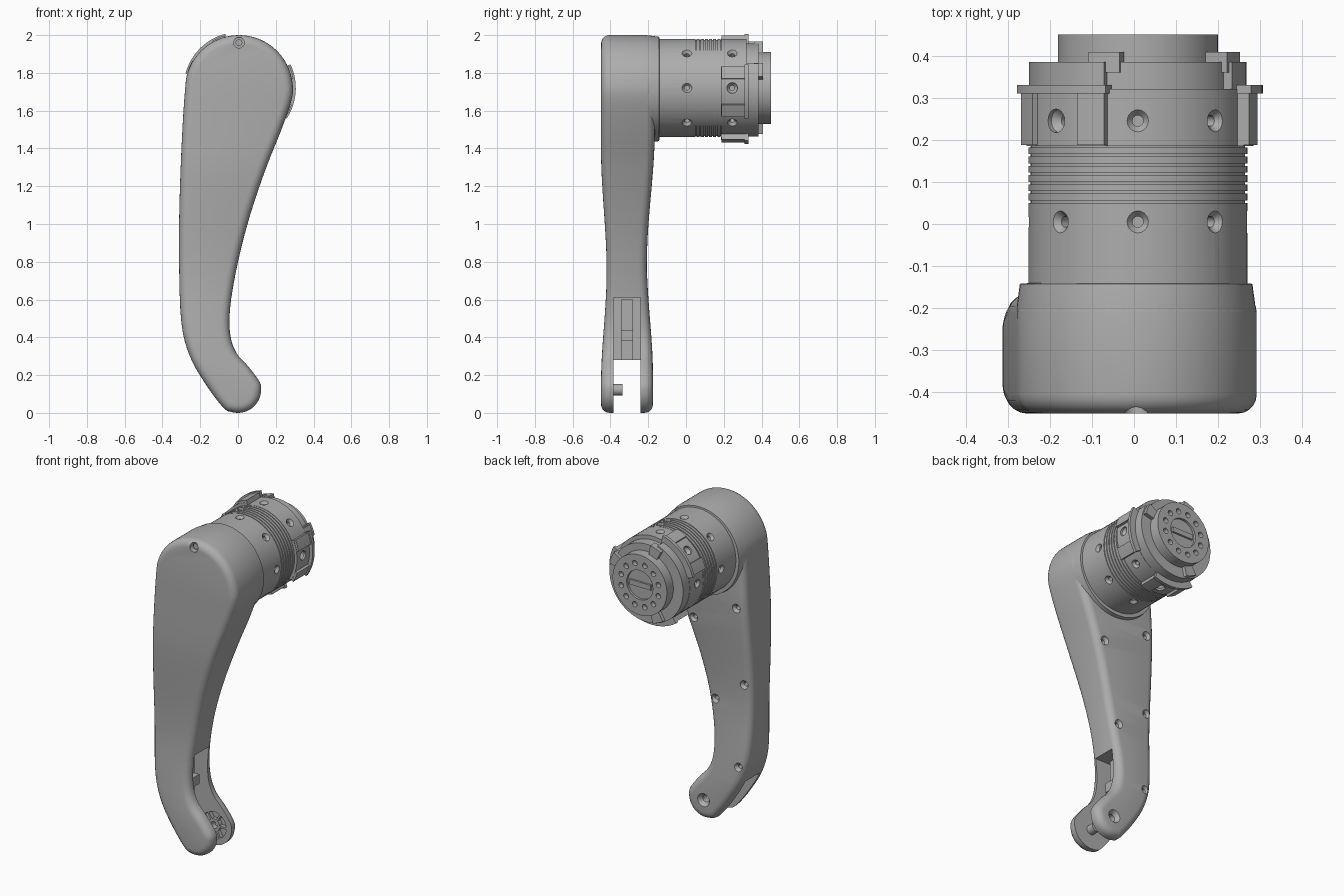
import bpy, bmesh, math
from mathutils import Matrix, Vector

cube = bpy.data.objects.get("Cube")
if cube:
    bpy.data.objects.remove(cube)

grey = bpy.data.materials.new("matte_grey")
grey.use_nodes = True
COL = (0.42, 0.42, 0.42, 1)
grey.diffuse_color = COL
grey.node_tree.nodes["Principled BSDF"].inputs["Base Color"].default_value = COL

CX, CZ = 0.009, 1.72           # axis of the round housing
PX, PZ = 0.0, 0.122            # axis of the lower pivot
ALONG_Y = Matrix.Rotation(-math.pi / 2, 4, 'X')


def polar(a, r, cx=CX, cz=CZ):
    return cx + r * math.cos(math.radians(a)), cz + r * math.sin(math.radians(a))


def axis_y(x, z, y=0):
    return Matrix.Translation((x, y, z)) @ ALONG_Y


def lathe(bm, pts, mat, segs=64):
    """Solid of revolution about local z from (radius, height) points."""
    rings = []
    for r, h in pts:
        rings.append([bm.verts.new(mat @ Vector((r * math.cos(t), r * math.sin(t), h)))
                      for t in (2 * math.pi * i / segs for i in range(segs))])
    for a, b in zip(rings, rings[1:]):
        for i in range(segs):
            j = (i + 1) % segs
            bm.faces.new((a[i], a[j], b[j], b[i]))
    bm.faces.new(rings[0])
    bm.faces.new(rings[-1])


def box(bm, lo, hi):
    lo, hi = Vector(lo), Vector(hi)
    mat = Matrix.Translation((lo + hi) / 2) @ Matrix.Diagonal((*(hi - lo), 1))
    bmesh.ops.create_cube(bm, size=1, matrix=mat)


def sector(bm, a0, a1, r0, r1, y0, y1):
    """Curved block around the housing axis."""
    n = max(2, int((a1 - a0) / 5))
    loops = []
    for i in range(n + 1):
        a = a0 + (a1 - a0) * i / n
        loops.append([bm.verts.new((x, y, z)) for r, y in ((r0, y0), (r1, y0), (r1, y1), (r0, y1))
                      for x, z in [polar(a, r)]])
    for p, q in zip(loops, loops[1:]):
        for k in range(4):
            m = (k + 1) % 4
            bm.faces.new((p[k], p[m], q[m], q[k]))
    bm.faces.new(loops[0])
    bm.faces.new(loops[-1])


def to_object(label, bm):
    bmesh.ops.recalc_face_normals(bm, faces=bm.faces[:])
    me = bpy.data.meshes.new(label)
    bm.to_mesh(me)
    bm.free()
    me.materials.append(grey)
    ob = bpy.data.objects.new(label, me)
    bpy.context.scene.collection.objects.link(ob)
    return ob


def finish(name, bm, cutter=None, angle=30):
    ob = to_object(name, bm)
    if cutter:
        tool = to_object(name + "_cutter", cutter)
        tool.hide_render = True
        mod = ob.modifiers.new("cut", 'BOOLEAN')
        mod.operation, mod.solver, mod.object = 'DIFFERENCE', 'EXACT', tool
        mod.use_self = True
        dg = bpy.context.evaluated_depsgraph_get()
        cut_mesh = bpy.data.meshes.new_from_object(ob.evaluated_get(dg))
        ob.modifiers.clear()
        ob.data = cut_mesh
        bpy.data.objects.remove(tool)
    ob.data.shade_smooth()
    ob.data.set_sharp_from_angle(angle=math.radians(angle))


def screw_pts(top):
    return [(0.013, top - 0.05), (0.013, top - 0.018), (0.028, top), (0.028, top + 0.05)]


def ease(z, knots):
    if z <= knots[0][0]:
        return knots[0][1]
    for (z0, v0), (z1, v1) in zip(knots, knots[1:]):
        if z <= z1:
            t = (z - z0) / (z1 - z0)
            return v0 + (v1 - v0) * t * t * (3 - 2 * t)
    return knots[-1][1]


def front_y(z):
    return ease(z, [(0.15, -0.45), (0.75, -0.42), (1.4, -0.45)])


def back_y(z):
    return ease(z, [(0.2, -0.175), (0.8, -0.207), (1.5, -0.165)])


# Arm outline: big head, sweeping sides, hooked lower end
ctrl = [polar(a, 0.285, 0.005, 1.715) for a in range(-10, 181, 19)]
ctrl += [(-.297, 1.45), (-.31, 1.1), (-.312, .8), (-.3, .48), (-.255, .3), (-.17, .15)]
ctrl += [polar(a, 0.122, PX, PZ) for a in range(230, 381, 25)]
ctrl += [(.055, .245), (-.01, .32), (-.042, .42), (-.04, .57), (0, .8), (.065, 1.05), (.15, 1.3), (.23, 1.5)]
outline = []
for i in range(len(ctrl)):
    p = [Vector(ctrl[(i + k) % len(ctrl)]) for k in (-1, 0, 1, 2)]
    for t in (0, 0.25, 0.5, 0.75):
        outline.append(0.5 * (2 * p[1] + (p[2] - p[0]) * t + (2 * p[0] - 5 * p[1] + 4 * p[2] - p[3]) * t * t
                              + (3 * p[1] - p[0] - 3 * p[2] + p[3]) * t ** 3))
N = len(outline)
inward = []
for i in range(N):
    d = (outline[(i + 1) % N] - outline[i - 1]).normalized()
    inward.append(Vector((-d.y, d.x)))

# Arm body with rounded rims, sliced by height and then bent in thickness
R = 0.045
rim = [(R * (1 - math.sin(t)), R * (1 - math.cos(t))) for t in (math.pi / 2 * k / 5 for k in range(6))]
layers = [(ins, -1 + dep) for ins, dep in rim] + [(ins, 1 - dep) for ins, dep in reversed(rim)]
bm = bmesh.new()
rings = []
for ins, y in layers:
    pts = [outline[i] + inward[i] * ins for i in range(N)]
    rings.append([bm.verts.new((q.x, y, q.y)) for q in pts])
for a, b in zip(rings, rings[1:]):
    for i in range(N):
        j = (i + 1) % N
        bm.faces.new((a[i], a[j], b[j], b[i]))
bm.faces.new(rings[0])
bm.faces.new(rings[-1])
for k in range(1, 22):
    bmesh.ops.bisect_plane(bm, geom=bm.verts[:] + bm.edges[:] + bm.faces[:], dist=1e-5,
                           plane_co=(0, 0, 0.0713 * k), plane_no=(0, 0, 1))
for v in bm.verts:
    v.co.y = front_y(v.co.z) + v.co.y + 1 if v.co.y < 0 else back_y(v.co.z) + v.co.y - 1

# Fork slot, pocket, pivot and screw holes in the arm
S0, S1 = -0.385, -0.24
cut = bmesh.new()
box(cut, (-0.5, S0, -0.1), (0.5, S1, 0.28))
box(cut, (-0.2, S0, 0.2), (0.2, S1, 0.61))
lathe(cut, [(0.085, S1 - 0.03), (0.085, S1 + 0.025)], axis_y(PX, PZ), 32)
lathe(cut, [(0.022, S1), (0.022, -0.2), (0.042, -0.174), (0.042, -0.1)], axis_y(PX, PZ), 24)
lathe(cut, [(0.028, -0.5), (0.028, -0.41)], axis_y(0.005, 1.96), 24)
for x, z in [(-.235, 1.4), (.07, 1.26), (-.265, .91), (-.06, .77), (-.24, .39)]:
    lathe(cut, screw_pts(back_y(z)), axis_y(x, z), 24)
finish("arm", bm, cut)

# Screw sitting in the front bore
bm = bmesh.new()
lathe(bm, [(0.018, -0.42), (0.018, -0.43)], axis_y(0.005, 1.96), 16)
finish("front_screw", bm)

# Pivot peg on the front fork, ring and spokes on the back fork
bm = bmesh.new()
lathe(bm, [(0.03, S0 - 0.01), (0.03, -0.335)], axis_y(PX, PZ), 24)
finish("pivot_peg", bm)
bm = bmesh.new()
lathe(bm, [(0.04, S1 + 0.03), (0.04, S1)], axis_y(PX, PZ), 24)
bore = bmesh.new()
lathe(bore, [(0.022, -0.3), (0.022, -0.1)], axis_y(PX, PZ), 24)
finish("pivot_hub", bm, bore)
bm = bmesh.new()
for k in range(6):
    start = len(bm.verts)
    box(bm, (0.035, S1, -0.006), (0.088, S1 + 0.03, 0.006))
    bm.verts.ensure_lookup_table()
    spin = Matrix.Translation((PX, 0, PZ)) @ Matrix.Rotation(math.pi / 3 * k, 4, 'Y')
    bmesh.ops.transform(bm, matrix=spin, verts=bm.verts[start:])
finish("pivot_spokes", bm)

# Ribs inside the pocket
bm = bmesh.new()
box(bm, (-0.21, -0.345, 0.28), (-0.11, -0.28, 0.6))
box(bm, (-0.21, -0.345, 0.38), (-0.075, -0.28, 0.44))
finish("pocket_rib", bm)

# Collar blending the arm head into the housing
bm = bmesh.new()
lathe(bm, [(0.27, -0.25), (0.284, -0.225), (0.284, -0.2), (0.276, -0.142), (0.25, -0.14)], axis_y(0.005, 1.715))
finish("head_collar", bm)


def radial_holes(y):
    c = bmesh.new()
    for k in range(8):
        d = Vector((math.cos(k * math.pi / 4), 0, math.sin(k * math.pi / 4)))
        turn = d.to_track_quat('Z', 'Y').to_matrix().to_4x4()
        lathe(c, screw_pts(0.262), Matrix.Translation((CX, y, CZ)) @ turn, 20)
    return c


# Housing barrel with ring grooves
bm = bmesh.new()
prof = [(0.26, -0.2), (0.26, 0.05)]
for k in range(6):
    y = 0.05 + 0.022 * k
    prof += [(0.255, y), (0.255, y + 0.006), (0.26, y + 0.006), (0.26, y + 0.022)]
prof += [(0.255, 0.182), (0.255, 0.19)]
lathe(bm, prof, axis_y(CX, CZ))
finish("housing_barrel", bm, radial_holes(0.005))

bm = bmesh.new()
lathe(bm, [(0.26, 0.185), (0.26, 0.32)], axis_y(CX, CZ))
finish("clamp_ring", bm, radial_holes(0.245))

# Three clamp lobes with raised end ridges and a thin flange
for n, (a0, a1) in enumerate([(-32, 24), (106, 164), (236, 290)]):
    bm = bmesh.new()
    sector(bm, a0, a1, 0.25, 0.275, 0.185, 0.312)
    finish(f"clamp_lobe_{n + 1}", bm, radial_holes(0.245))
    bm = bmesh.new()
    for b0, b1 in ((a0, a0 + 14), (a1 - 14, a1)):
        sector(bm, b0, b1, 0.25, 0.289, 0.187, 0.312)
    sector(bm, a0 - 1, a1 + 1, 0.24, 0.297, 0.31, 0.33)
    finish(f"lobe_flange_{n + 1}", bm)

# Stepped end rings and lugs
bm = bmesh.new()
lathe(bm, [(0.235, 0.3), (0.235, 0.385), (0.15, 0.385)], axis_y(CX, CZ))
sector(bm, 108, 390, 0.2, 0.258, 0.31, 0.385)
for a0, a1 in ((14, 32), (100, 118), (238, 256)):
    sector(bm, a0, a1, 0.18, 0.25, 0.36, 0.408)
finish("end_ring", bm)

# Output disc with bolt circle and slotted centre
cut = bmesh.new()
for k in range(12):
    x, z = polar(30 * k + 15, 0.135)
    lathe(cut, [(0.017, 0.42), (0.017, 0.47)], axis_y(x, z), 16)
lathe(cut, [(0.092, 0.435), (0.092, 0.47)], axis_y(CX, CZ), 40)
bm = bmesh.new()
lathe(bm, [(0.19, 0.35), (0.19, 0.45)], axis_y(CX, CZ))
finish("output_disc", bm, cut)
bm = bmesh.new()
box(bm, (CX - 0.075, 0.42, CZ - 0.016), (CX + 0.075, 0.447, CZ + 0.016))
finish("output_key", bm)
